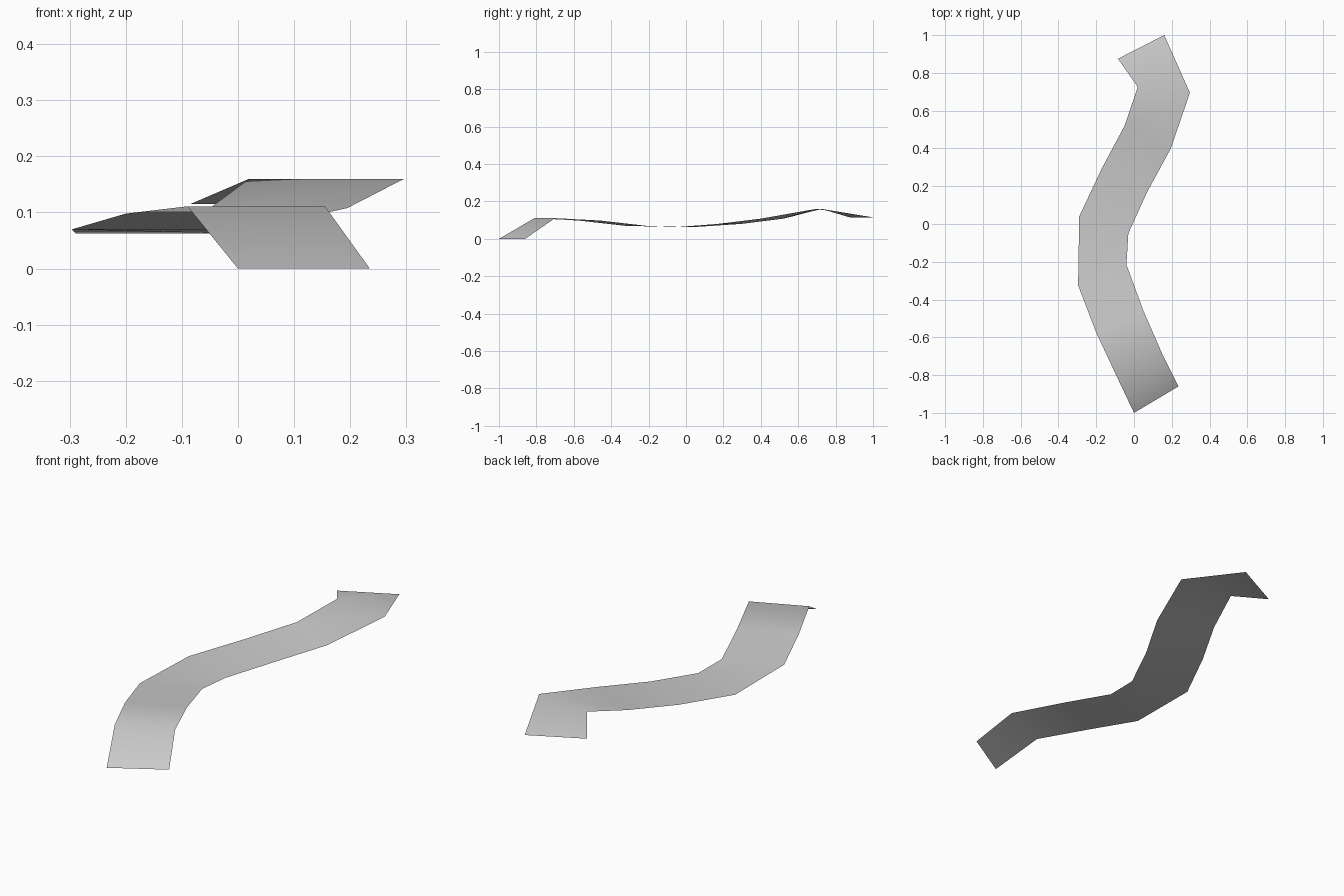
import bpy
import bmesh

if "Cube" in bpy.data.objects:
    bpy.data.objects.remove(bpy.data.objects["Cube"], do_unlink=True)


def make_material(name, colour):
    material = bpy.data.materials.new(name)
    material.use_nodes = True
    material.diffuse_color = colour
    material.node_tree.nodes["Principled BSDF"].inputs["Base Color"].default_value = colour
    return material


def build_ribbon(name, sections, material):
    """Bridge level cross-sections (left edge, right edge, height) into one sheet."""
    bm = bmesh.new()
    rungs = [
        [bm.verts.new((x, y, height)) for x, y in (left, right)]
        for left, right, height in sections
    ]
    for (a, b), (d, c) in zip(rungs, rungs[1:]):
        face = bm.faces.new((a, b, c, d))
        face.smooth = True
    mesh = bpy.data.meshes.new(name)
    bm.to_mesh(mesh)
    bm.free()
    mesh.materials.append(material)
    ribbon = bpy.data.objects.new(name, mesh)
    bpy.context.collection.objects.link(ribbon)
    return ribbon


# Cross-sections of the winding strip, from the front ramp to the back end
path_sections = [
    ((0, -1), (0.235, -0.86), 0),
    ((-0.09, -0.81), (0.155, -0.70), 0.111),
    ((-0.20, -0.575), (0.05, -0.46), 0.098),
    ((-0.296, -0.325), (-0.04, -0.215), 0.07),
    ((-0.29, 0.04), (-0.03, -0.05), 0.063),
    ((-0.17, 0.295), (0.07, 0.17), 0.08),
    ((-0.05, 0.52), (0.195, 0.40), 0.108),
    ((0.02, 0.725), (0.296, 0.695), 0.16),
    ((-0.085, 0.875), (0.16, 1), 0.115),
]

grey = make_material("light grey", (0.6, 0.6, 0.6, 1))
build_ribbon("winding_path", path_sections, grey)
